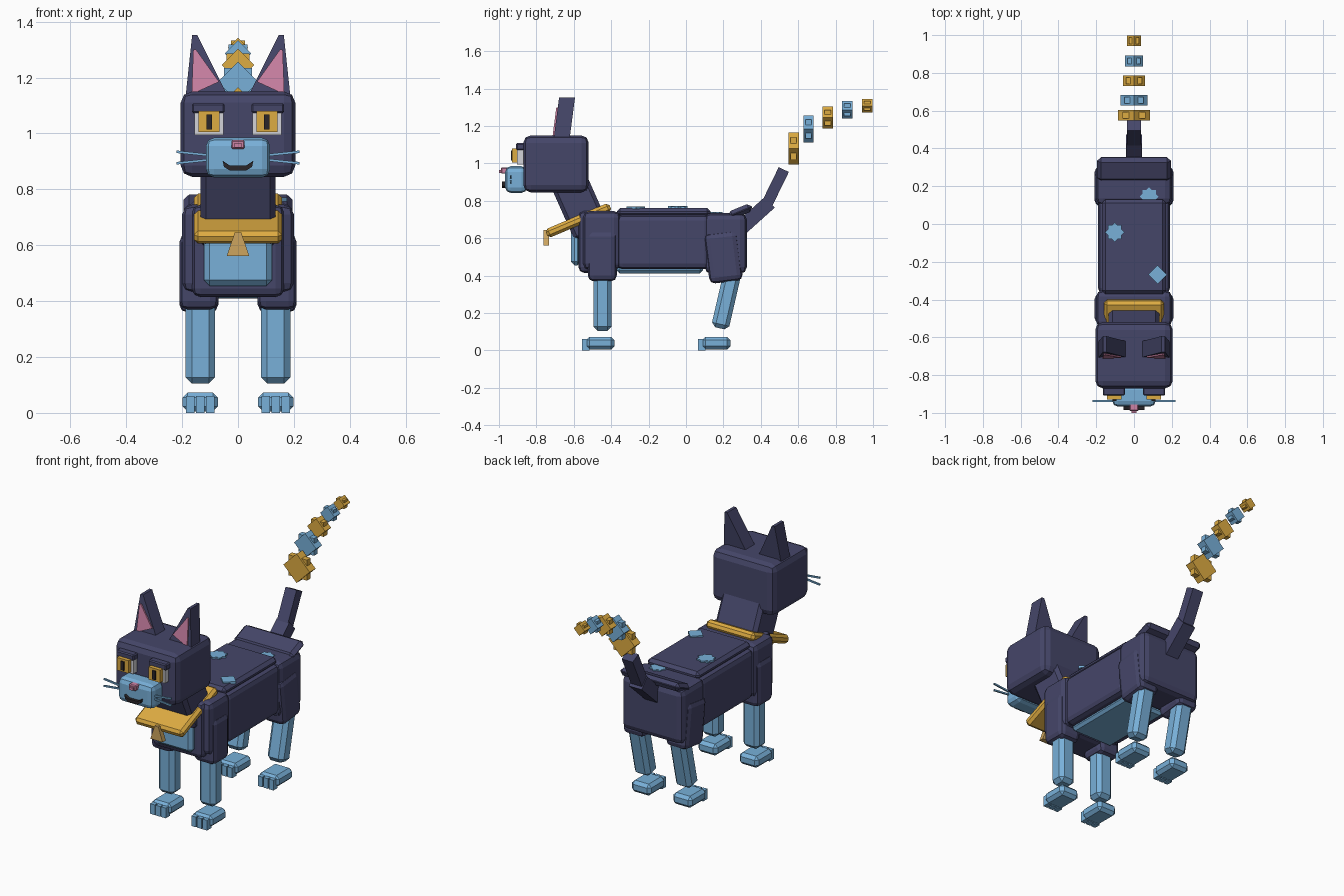
import bpy, bmesh, math
from mathutils import Matrix, Vector

if "Cube" in bpy.data.objects:
    bpy.data.objects.remove(bpy.data.objects["Cube"])


def material(name, rgb):
    m = bpy.data.materials.new(name)
    lin = [((c / 255 + 0.055) / 1.055) ** 2.4 for c in rgb]
    m.diffuse_color = (*lin, 1)
    m.use_nodes = True
    m.node_tree.nodes["Principled BSDF"].inputs["Base Color"].default_value = m.diffuse_color
    return m


NAVY = material("navy fur", (69, 70, 105))
BLUE = material("light blue fur", (120, 176, 217))
GOLD = material("gold", (222, 172, 66))
TAN = material("tan brass", (205, 165, 95))
PINK = material("pink", (205, 130, 165))
WHITE = material("eye white", (212, 212, 216))
BLACK = material("near black", (42, 38, 42))


def finish(name, bm, mat):
    bmesh.ops.recalc_face_normals(bm, faces=bm.faces)
    me = bpy.data.meshes.new(name)
    bm.to_mesh(me)
    bm.free()
    me.materials.append(mat)
    ob = bpy.data.objects.new(name, me)
    bpy.context.collection.objects.link(ob)
    return ob


def box(name, x, y, z, mat, bevel=0.0, seg=1, tilt=0, roll=0):
    """Bevelled box from (min, max) ranges, tilted about x and rolled about y (degrees)."""
    lo, hi = Vector((x[0], y[0], z[0])), Vector((x[1], y[1], z[1]))
    bm = bmesh.new()
    bmesh.ops.create_cube(bm, size=1)
    bmesh.ops.scale(bm, vec=hi - lo, verts=bm.verts)
    if bevel:
        bmesh.ops.bevel(bm, geom=bm.edges[:], offset=bevel, segments=seg,
                        profile=0.5, affect='EDGES', clamp_overlap=True)
    rot = Matrix.Rotation(math.radians(tilt), 4, 'X') @ Matrix.Rotation(math.radians(roll), 4, 'Y')
    bm.transform(Matrix.Translation((lo + hi) / 2) @ rot)
    return finish(name, bm, mat)


def cbox(name, c, s, mat, **kw):
    """Box from centre and size."""
    return box(name, *[(a - b / 2, a + b / 2) for a, b in zip(c, s)], mat, **kw)


def prism(name, pts, y0, y1, mat, shear=0.0, z0=0.0):
    """Outline in x and z, extruded along y and optionally leaning back."""
    bm = bmesh.new()
    rings = [[bm.verts.new((x, y + shear * (z - z0), z)) for x, z in pts] for y in (y0, y1)]
    n = len(pts)
    for r in rings:
        bm.faces.new(r)
    for i in range(n):
        j = (i + 1) % n
        bm.faces.new((rings[0][i], rings[0][j], rings[1][j], rings[1][i]))
    return finish(name, bm, mat)


def star(name, c, r, axis, thick, thick2, mat):
    """Two crossed square plates making an eight pointed star."""
    bm = bmesh.new()
    side = r * math.sqrt(2)
    for t, ang in ((thick, 45), (thick2, 0)):
        if not t:
            continue
        size = (side, t, side) if axis == 'Y' else (side, side, t)
        bmesh.ops.create_cube(bm, size=1, matrix=Matrix.Translation(c)
                              @ Matrix.Rotation(math.radians(ang), 4, axis)
                              @ Matrix.Diagonal((*size, 1)))
    return finish(name, bm, mat)


def mx(s, a, b):
    return tuple(sorted((s * a, s * b)))


# Trunk
box("chest", (-0.165, 0.165), (-0.575, -0.37), (0.415, 0.745), NAVY, 0.03, 2)
box("shoulders", (-0.2, 0.2), (-0.55, -0.35), (0.43, 0.745), NAVY, 0.035, 2)
box("trunk", (-0.19, 0.19), (-0.37, 0.13), (0.435, 0.725), NAVY, 0.03, 2)
box("back_plate", (-0.17, 0.17), (-0.37, 0.13), (0.715, 0.762), NAVY, 0.018)
box("belly_plate", (-0.14, 0.14), (-0.37, 0.09), (0.412, 0.45), BLUE, 0.015)
box("rump", (-0.2, 0.2), (0.1, 0.325), (0.41, 0.735), NAVY, 0.035, 2)
cbox("rump_ridge", (0, 0.29, 0.743), (0.39, 0.135, 0.045), NAVY, bevel=0.02, tilt=22)
box("chest_bib", (-0.122, 0.122), (-0.615, -0.56), (0.455, 0.67), BLUE, 0.02)

# Back patches
star("back_patch_middle", (-0.102, -0.043, 0.763), 0.052, 'Z', 0.016, 0.014, BLUE)
star("back_patch_front", (0.125, -0.268, 0.763), 0.05, 'Z', 0.014, 0, BLUE)
star("back_patch_rear", (0.08, 0.145, 0.733), 0.05, 'Z', 0.016, 0.014, BLUE)

# Neck, collar and tag
cbox("neck", (0, -0.575, 0.79), (0.27, 0.2, 0.36), NAVY, bevel=0.02, tilt=24)
cbox("collar", (0, -0.575, 0.695), (0.315, 0.37, 0.05), GOLD, bevel=0.015, tilt=23)
prism("collar_tag", [(-0.012, 0.645), (0.012, 0.645), (0.04, 0.562), (-0.04, 0.562)],
      -0.762, -0.732, TAN)

# Head and face
box("head", (-0.205, 0.205), (-0.87, -0.52), (0.845, 1.15), NAVY, 0.04, 2)
box("muzzle", (-0.115, 0.115), (-0.967, -0.85), (0.842, 0.985), BLUE, 0.03, 2)
box("nose", (-0.024, 0.024), (-0.99, -0.95), (0.945, 0.977), PINK, 0.005)
box("nose_tip", (-0.012, 0.012), (-1.0, -0.98), (0.95, 0.965), PINK)
prism("mouth", [(-0.055, 0.902), (-0.03, 0.886), (0.03, 0.886), (0.055, 0.902),
                (0.05, 0.88), (0.03, 0.868), (-0.03, 0.868), (-0.05, 0.88)],
      -0.984, -0.955, BLACK)

for s, side in ((-1, "left"), (1, "right")):
    # Eyes
    box(f"eye_white_{side}", mx(s, 0.052, 0.156), (-0.904, -0.86), (0.995, 1.085), WHITE)
    box(f"iris_{side}", mx(s, 0.066, 0.142), (-0.93, -0.9), (1.005, 1.08), GOLD)
    box(f"pupil_{side}", mx(s, 0.093, 0.113), (-0.936, -0.92), (1.015, 1.068), BLACK)
    box(f"brow_{side}", mx(s, 0.048, 0.165), (-0.908, -0.86), (1.072, 1.108), NAVY, 0.006)
    # Ears
    prism(f"ear_{side}", [(s * x, z) for x, z in
          ((0.19, 1.11), (0.025, 1.11), (0.146, 1.352), (0.164, 1.352))],
          -0.71, -0.625, NAVY, 0.13, 1.11)
    prism(f"inner_ear_{side}", [(s * x, z) for x, z in
          ((0.166, 1.14), (0.068, 1.185), (0.15, 1.3), (0.16, 1.3))],
          -0.718, -0.7, PINK, 0.13, 1.11)
    # Whiskers
    for i, (z, roll) in enumerate(((0.928, -6), (0.9, 6))):
        cbox(f"whisker_{side}_{i}", (s * 0.158, -0.937, z), (0.125, 0.009, 0.009), BLUE, roll=s * roll)

    # Legs
    box(f"front_upper_leg_{side}", mx(s, 0.07, 0.21), (-0.525, -0.37), (0.37, 0.64), NAVY, 0.03, 2)
    box(f"front_leg_{side}", mx(s, 0.082, 0.187), (-0.495, -0.398), (0.105, 0.42), BLUE, 0.022)
    cbox(f"thigh_{side}", (s * 0.14, 0.2, 0.5), (0.14, 0.18, 0.27), NAVY, bevel=0.03, seg=2, tilt=7)
    cbox(f"back_leg_{side}", (s * 0.135, 0.216, 0.272), (0.105, 0.095, 0.315), BLUE,
         bevel=0.022, tilt=-13)

    # Paws with three toes each
    for end, y in (("front", -0.555), ("back", 0.065)):
        box(f"{end}_paw_{side}", mx(s, 0.072, 0.198), (y + 0.02, y + 0.173), (0.005, 0.073), BLUE, 0.018)
        for i in range(3):
            x = 0.135 + (i - 1) * 0.036
            box(f"{end}_toe_{side}_{i}", mx(s, x - 0.015, x + 0.015), (y, y + 0.04), (0, 0.06), BLUE)

# Tail: two solid lengths, then floating star rings
cbox("tail_base", (0, 0.37, 0.722), (0.084, 0.21, 0.078), NAVY, tilt=42)
cbox("tail_upper", (0, 0.478, 0.875), (0.072, 0.205, 0.06), NAVY, tilt=64)
rings = [(0.575, 1.08, 0.086), (0.655, 1.184, 0.072), (0.758, 1.245, 0.059),
         (0.863, 1.286, 0.047), (0.97, 1.307, 0.036)]
for i, (y, z, r) in enumerate(rings):
    star(f"tail_ring_{i + 1}", (0, y, z), r, 'Y', 0.056, 0.034, BLUE if i % 2 else GOLD)
